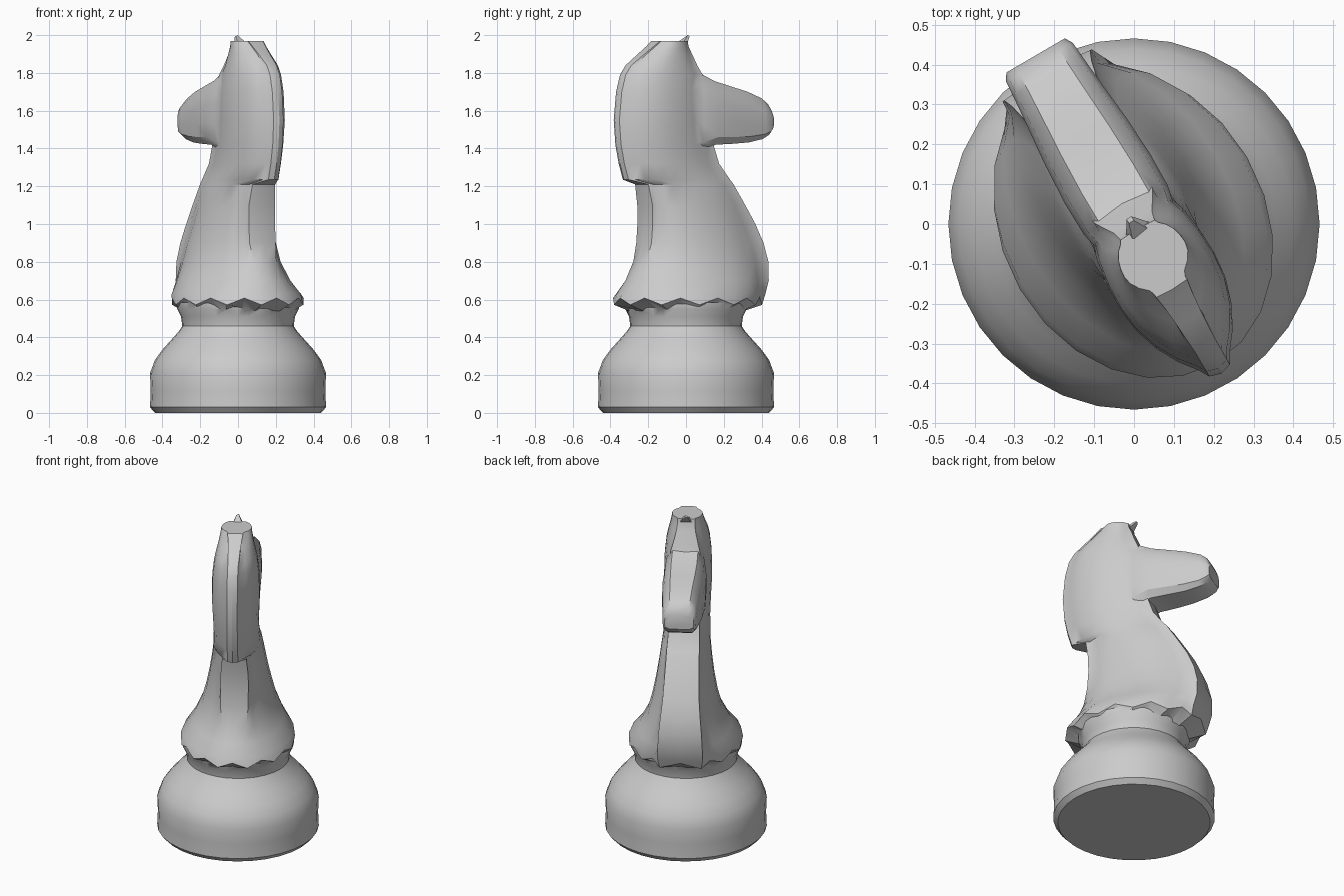
import bpy, bmesh, math

grey = bpy.data.materials.new("plain grey")
grey.diffuse_color = (0.6, 0.6, 0.6, 1)
YAW = math.radians(120.3)          # the horse looks along this heading
CY, SY = math.cos(YAW), math.sin(YAW)


def loft(name, rings, turn=True):
    """Skin a list of equal-length rings and cap both ends."""
    bm = bmesh.new()
    rows = []
    for ring in rings:
        if turn:
            ring = [(u * CY - w * SY, u * SY + w * CY, z) for u, w, z in ring]
        rows.append([bm.verts.new(p) for p in ring])
    n = len(rows[0])
    for a, b in zip(rows, rows[1:]):
        for i in range(n):
            j = (i + 1) % n
            bm.faces.new((a[i], a[j], b[j], b[i]))
    bm.faces.new(rows[0][::-1])
    bm.faces.new(rows[-1])
    bmesh.ops.recalc_face_normals(bm, faces=bm.faces)
    me = bpy.data.meshes.new(name)
    bm.to_mesh(me)
    bm.free()
    me.materials.append(grey)
    ob = bpy.data.objects.new(name, me)
    bpy.context.collection.objects.link(ob)
    return ob


# Turned base with a flared collar
base_profile = [(0.44, 0), (0.466, 0.03), (0.462, 0.12), (0.466, 0.21), (0.44, 0.28),
                (0.40, 0.335), (0.355, 0.385), (0.315, 0.43), (0.295, 0.46),
                (0.302, 0.51), (0.322, 0.55), (0.325, 0.585)]
N = 32
base = loft("base", [[(r * math.cos(2 * math.pi * i / N), r * math.sin(2 * math.pi * i / N), z)
                      for i in range(N)] for r, z in base_profile], turn=False)


# Neck and chest: (height, back, front, half width, back-edge and front-edge half widths)
neck_sections = [
    (0.53, -0.29, 0.29, 0.28, 0.0, 0.0), (0.59, -0.405, 0.41, 0.33, 0.0, 0.12),
    (0.63, -0.39, 0.425, 0.32, 0.03, 0.13), (0.70, -0.345, 0.445, 0.265, 0.06, 0.13),
    (0.80, -0.295, 0.445, 0.215, 0.07, 0.125), (0.90, -0.27, 0.42, 0.188, 0.08, 0.115),
    (1.00, -0.262, 0.375, 0.168, 0.08, 0.105), (1.10, -0.262, 0.315, 0.152, 0.08, 0.1),
    (1.21, -0.28, 0.245, 0.138, 0.07, 0.095), (1.235, -0.38, 0.225, 0.135, 0.03, 0.095),
    (1.32, -0.405, 0.16, 0.13, 0.03, 0.09), (1.42, -0.425, 0.125, 0.132, 0.03, 0.09),
    (1.55, -0.435, 0.11, 0.138, 0.03, 0.09), (1.70, -0.42, 0.09, 0.135, 0.03, 0.09),
    (1.79, -0.395, 0.06, 0.125, 0.03, 0.085), (1.84, -0.36, 0.035, 0.115, 0.03, 0.07),
    (1.90, -0.28, 0.01, 0.10, 0.035, 0.055), (1.94, -0.225, -0.01, 0.092, 0.04, 0.05),
    (1.968, -0.19, -0.015, 0.088, 0.045, 0.05)]


def neck_ring(z, back, front, half, edge, brow, n=24):
    ring = []
    for i in range(n):
        t = 2 * math.pi * i / n
        c, s = math.cos(t), math.sin(t)
        if i in (0, n // 2):
            s = 0
        u = (back + front) / 2 + (front - back) / 2 * c
        if c < 0:                            # mane tapers to a ridge
            w = half * abs(s) ** (1.6 if z > 1.22 else 1)
        else:
            w = half * abs(s) ** (0.7 if z > 1 else 1)
        if s:
            w = max(w, edge if c < 0 else brow)
        dz = 0.018 * (-1) ** i if z == 0.59 else 0   # ragged skirt rim
        ring.append((u, math.copysign(w, s), z + dz))
    return ring


horse = loft("horse_body", [neck_ring(*s) for s in neck_sections])

# Muzzle: upright sections (forward, bottom, top, half width)
muzzle_sections = [
    (-0.10, 1.42, 1.84, 0.09), (0.04, 1.38, 1.80, 0.122), (0.13, 1.42, 1.757, 0.124),
    (0.24, 1.425, 1.727, 0.118), (0.34, 1.432, 1.70, 0.108), (0.43, 1.45, 1.665, 0.10),
    (0.47, 1.472, 1.632, 0.097), (0.49, 1.50, 1.59, 0.085)]


def muzzle_ring(u, lo, hi, half):
    outline = [(0.7, 0), (0.95, 0.12), (1, 0.35), (1, 0.62), (0.9, 0.85), (0.6, 1)]
    outline += [(-w, f) for w, f in reversed(outline)]
    return [(u, half * w, lo + (hi - lo) * f) for w, f in outline]


muzzle = loft("muzzle", [muzzle_ring(*s) for s in muzzle_sections])

# Ear tip
ear = loft("ear_tip", [
    [(-0.055, -0.04, 1.94), (-0.02, -0.04, 1.94), (-0.02, 0.035, 1.94), (-0.055, 0.03, 1.95)],
    [(0.008, -0.004, 2.0), (0.02, -0.004, 1.995), (0.02, 0.01, 1.99), (0.008, 0.01, 1.995)]])

# Fuse everything into one carved piece
bpy.context.view_layer.objects.active = horse
for part in (muzzle, ear, base):
    union = horse.modifiers.new("fuse", 'BOOLEAN')
    union.operation = 'UNION'
    union.solver = 'EXACT'
    union.object = part
    bpy.ops.object.modifier_apply(modifier=union.name)
    bpy.data.objects.remove(part)
horse.name = "chess_knight"
bpy.ops.object.select_all(action='DESELECT')
horse.select_set(True)
bpy.ops.object.shade_smooth_by_angle(angle=math.radians(33))
